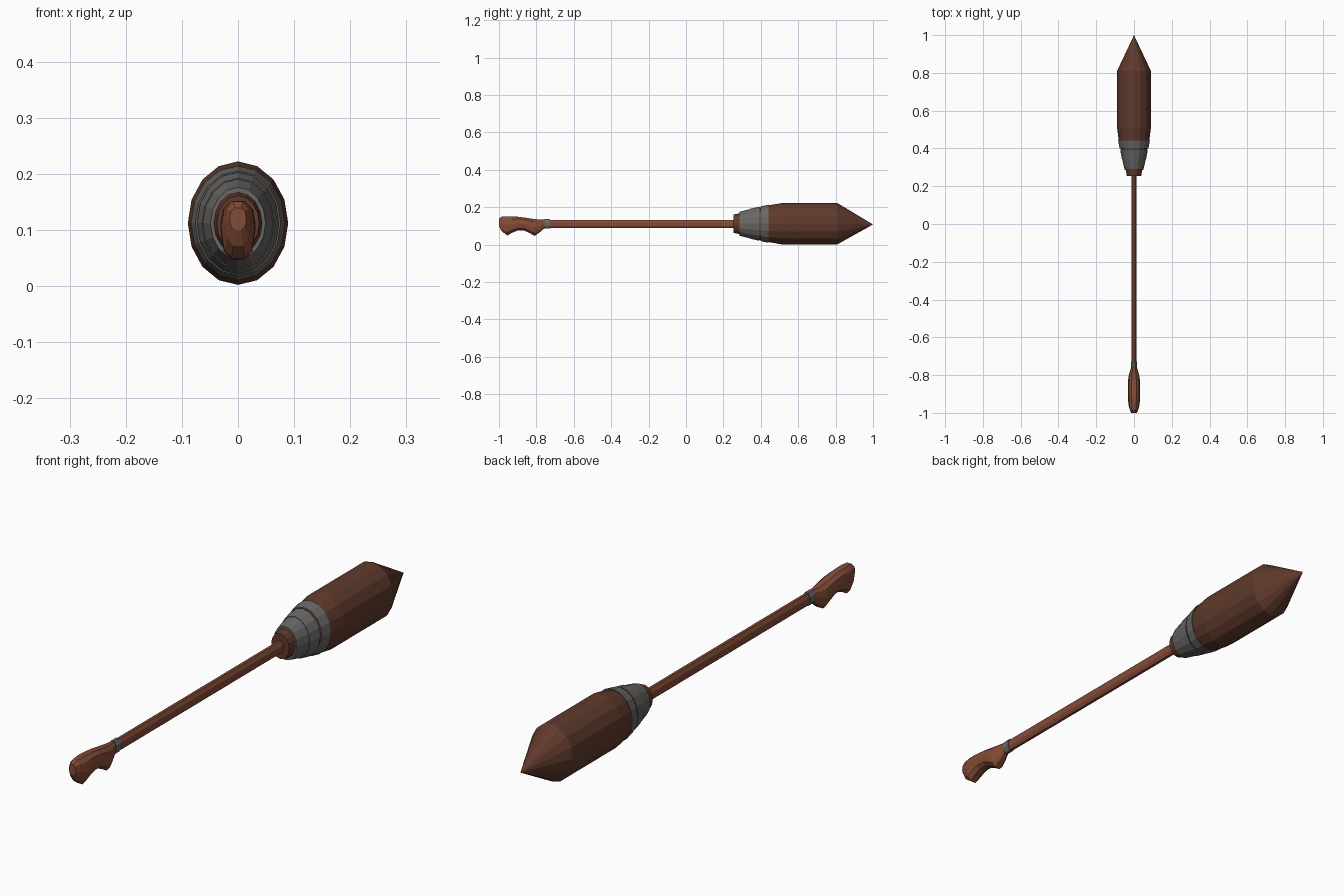
import bpy, bmesh, math

if "Cube" in bpy.data.objects:
    bpy.data.objects.remove(bpy.data.objects["Cube"])


def mat(name, rgb):
    m = bpy.data.materials.new(name)
    m.diffuse_color = (*rgb, 1)
    m.use_nodes = True
    m.node_tree.nodes["Principled BSDF"].inputs["Base Color"].default_value = m.diffuse_color
    return m


handle_wood = mat("handle wood", (0.23, 0.072, 0.037))
bristle_wood = mat("bristle brown", (0.115, 0.042, 0.025))
metal = mat("grey metal", (0.14, 0.135, 0.13))


def loft(name, rings, sides, material, turn=0.0, power=1.0):
    """Skin elliptical rings (y, z_low, z_high, half_width) along y."""
    bm = bmesh.new()
    loops = []
    for y, lo, hi, rx in rings:
        zc, rz = (lo + hi) / 2, (hi - lo) / 2
        if rz < 0.001:
            loops.append([bm.verts.new((0, y, zc))])
            continue
        ring = []
        for i in range(sides):
            a = 2 * math.pi * (i + turn) / sides
            s, c = math.sin(a), math.cos(a)
            sx = math.copysign(abs(s) ** power, s)
            cz = math.copysign(abs(c) ** power, c)
            ring.append(bm.verts.new((rx * sx, y, zc + rz * cz)))
        loops.append(ring)
    for a, b in zip(loops, loops[1:]):
        for i in range(sides):
            j = (i + 1) % sides
            if len(b) == 1:
                bm.faces.new((a[i], a[j], b[0]))
            else:
                bm.faces.new((a[i], a[j], b[j], b[i]))
    for end in (loops[0], loops[-1]):
        if len(end) > 1:
            bm.faces.new(end)
    bmesh.ops.recalc_face_normals(bm, faces=bm.faces)
    me = bpy.data.meshes.new(name)
    bm.to_mesh(me)
    bm.free()
    me.materials.append(material)
    ob = bpy.data.objects.new(name, me)
    bpy.context.collection.objects.link(ob)
    return ob


def head_ring(y, rx, rz):
    return (y, 0.112 - rz, 0.112 + rz, rx)


# Bristle head: flared neck, full body, pointed tip
loft("bristle_head", [
    head_ring(0.255, 0.038, 0.049), head_ring(0.285, 0.043, 0.055),
    head_ring(0.345, 0.060, 0.076), head_ring(0.395, 0.070, 0.086),
    head_ring(0.44, 0.081, 0.098), head_ring(0.51, 0.0895, 0.110),
    head_ring(0.81, 0.0895, 0.110), (1.0, 0.108, 0.108, 0)],
    16, bristle_wood)

# Three stepped metal bands around the neck
bands = [(0.285, 0.345, 0.049, 0.063, 0.064, 0.079),
         (0.342, 0.392, 0.064, 0.073, 0.080, 0.091),
         (0.399, 0.442, 0.076, 0.084, 0.093, 0.102)]
for k, (y0, y1, x0, x1, z0, z1) in enumerate(bands):
    loft(f"metal_band_{k + 1}",
         [head_ring(y0, x0, z0), head_ring(y1, x1, z1)], 16, metal)

# Shaft
loft("shaft", [(-0.77, 0.086, 0.135, 0.014), (0.27, 0.086, 0.135, 0.014)],
     8, handle_wood, turn=0.5)

# Collar between grip and shaft
loft("grip_collar", [(-0.757, 0.084, 0.138, 0.017), (-0.727, 0.084, 0.138, 0.017)],
     8, metal, turn=0.5)

# Carved grip with two finger bumps underneath
loft("grip", [
    (-1.0, 0.098, 0.140, 0.015), (-0.985, 0.070, 0.152, 0.022),
    (-0.955, 0.047, 0.154, 0.030), (-0.93, 0.062, 0.153, 0.031),
    (-0.90, 0.074, 0.151, 0.031), (-0.865, 0.074, 0.147, 0.031),
    (-0.835, 0.060, 0.142, 0.031), (-0.81, 0.045, 0.139, 0.030),
    (-0.785, 0.062, 0.136, 0.023), (-0.757, 0.087, 0.135, 0.015)],
    10, handle_wood, turn=0.5, power=0.8)
